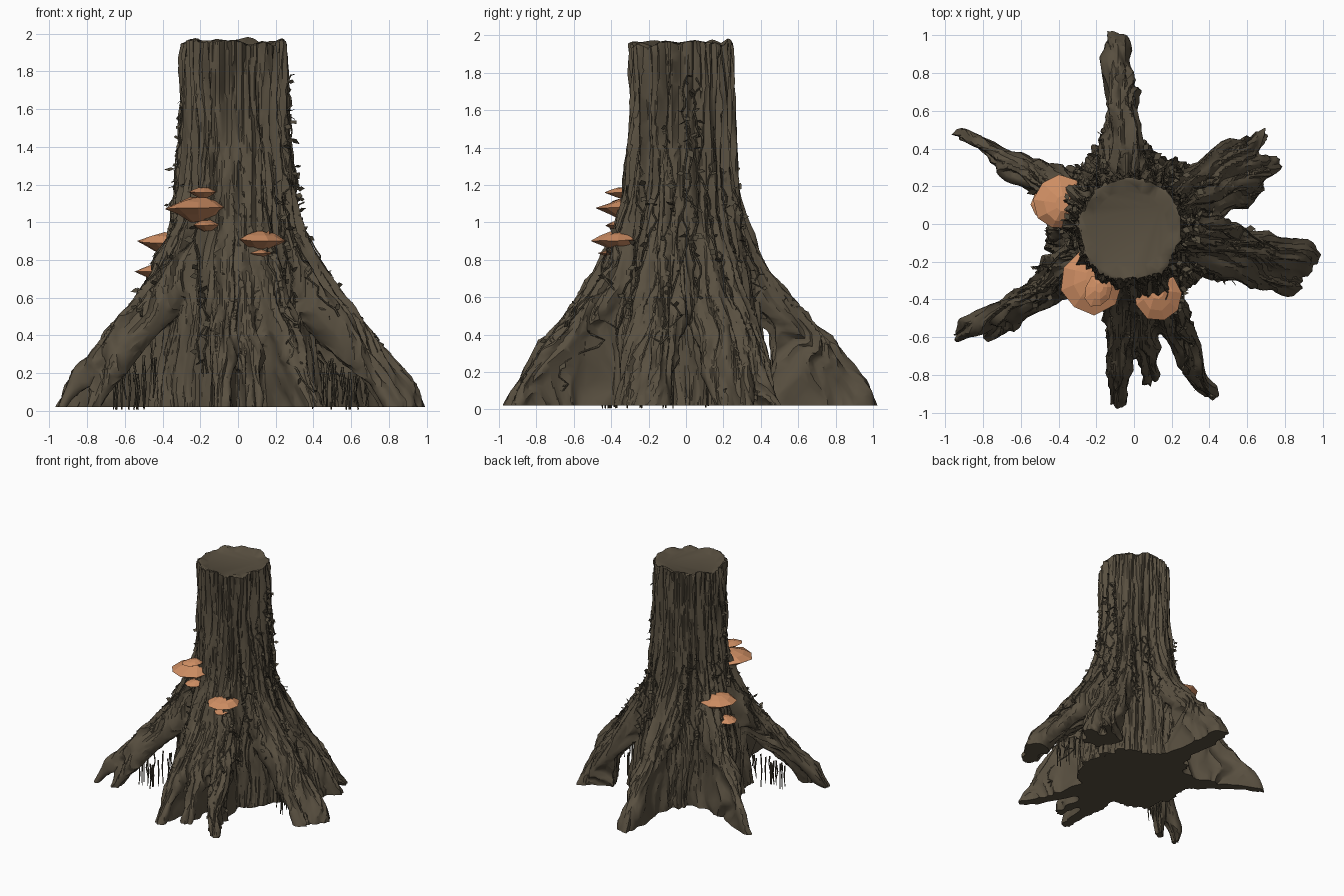
import bpy, bmesh, math, random
from math import cos, sin, pi, atan2, hypot
from mathutils import Vector, noise
from mathutils.bvhtree import BVHTree

random.seed(4)
if "Cube" in bpy.data.objects:
    bpy.data.objects.remove(bpy.data.objects["Cube"])
GROUND = 0.02
AXIS = Vector((-0.022, -0.026, 0))


def material(name, rgb):
    m = bpy.data.materials.new(name)
    m.use_nodes = True
    m.diffuse_color = (*rgb, 1)
    bsdf = m.node_tree.nodes["Principled BSDF"]
    bsdf.inputs["Base Color"].default_value = (*rgb, 1)
    bsdf.inputs["Roughness"].default_value = 0.9
    return m


BARK = material("dark bark", (0.100, 0.080, 0.052))
IVY = material("dry vine", (0.085, 0.070, 0.046))
FUNGUS = material("orange fungus", (0.62, 0.27, 0.125))


def add_object(name, data, mat):
    ob = bpy.data.objects.new(name, data)
    bpy.context.collection.objects.link(ob)
    data.materials.clear()
    data.materials.append(mat)
    return ob


def to_mesh(bm, name):
    me = bpy.data.meshes.new(name)
    bm.to_mesh(me)
    bm.free()
    return me


def loft(bm, loops):
    """Closed solid through rings of points."""
    rings = [[bm.verts.new(c) for c in loop] for loop in loops]
    n = len(rings[0])
    for lo, hi in zip(rings, rings[1:]):
        for i in range(n):
            j = (i + 1) % n
            bm.faces.new((lo[i], lo[j], hi[j], hi[i]))
    bm.faces.new(rings[0][::-1])
    bm.faces.new(rings[-1])


def evaluated(ob):
    bpy.context.view_layer.update()
    dg = bpy.context.evaluated_depsgraph_get()
    return bpy.data.meshes.new_from_object(ob.evaluated_get(dg))


def bake(ob):
    """Apply all modifiers of an object."""
    me = evaluated(ob)
    ob.modifiers.clear()
    ob.data = me


def tubes(name, paths, mat, depth=1.0, smooth=True, sides=3):
    """One curve object; every path is a list of (point, radius)."""
    cu = bpy.data.curves.new(name, 'CURVE')
    cu.dimensions = '3D'
    cu.bevel_depth = depth
    cu.bevel_resolution = sides
    cu.use_fill_caps = True
    cu.resolution_u = 6
    for path in paths:
        sp = cu.splines.new('NURBS' if smooth else 'POLY')
        sp.points.add(len(path) - 1)
        for p, (co, r) in zip(sp.points, path):
            p.co = (*co, 1)
            p.radius = r
        if smooth:
            sp.order_u = 3
            sp.use_endpoint_u = True
    return add_object(name, cu, mat)


# Roots: tip x, tip y, thickness at trunk and at tip, where the wall below it starts
ROOTS = [(-0.10, 1.01, .95, .95, .4), (-0.98, 0.51, 1.0, .5, 0),
         (-1.0, -0.63, 1.0, .55, 1), (-0.82, -0.62, .85, .5, 1),
         (-0.11, -1.0, 1.0, .65, .25), (0.10, -0.87, .9, .6, .25),
         (0.43, -0.96, 1.0, .5, 0), (0.95, -0.19, 1.1, 1.1, 1),
         (0.88, -0.33, 1.0, .8, 1), (0.69, 0.49, .95, .7, .45),
         (0.76, 0.34, .95, .8, .45), (0.70, 0.19, .8, .6, 1)]
# Distance along the root, height, radius
ROOT_PATH = [(0.0, 1.30, .06), (.03, 1.02, .10), (.13, .77, .125), (.32, .56, .125),
             (.56, .37, .11), (.78, .19, .1), (.93, .02, .085), (1.0, -.14, .08)]


def root_path(x, y, k, tip, wall):
    reach, a = hypot(x, y), atan2(y, x)
    out = []
    for t, z, r in ROOT_PATH:
        d = 0.22 + (reach - 0.22) * t
        b = a + 0.10 * noise.noise((x * 5, y * 5, t * 3)) * (1 - t)
        out.append((Vector((d * cos(b), d * sin(b), z)) + AXIS * (1 - t), r * (k + (tip - k) * t)))
    return out


# Trunk: radius and height profile, lofted into a closed solid
PROFILE = [(.48, -.06), (.46, .15), (.43, .4), (.39, .65), (.345, .9), (.308, 1.15),
           (.285, 1.45), (.275, 1.7), (.275, 1.965)]
SIDES = 64
bm = bmesh.new()
rings = []
for r, z in PROFILE:
    ring = []
    for i in range(SIDES):
        a = 2 * pi * i / SIDES
        wob = (1 + 0.06 * noise.noise((cos(a) * 2, sin(a) * 2, z * .4))
               + 0.4 * max(0, .6 - z) * noise.noise((cos(a) * 4, sin(a) * 4, z * .5)))
        ring.append(AXIS + Vector((r * wob * cos(a), r * wob * sin(a), z)))
    rings.append(ring)
loft(bm, rings)

# Earth-filled walls between roots and ground
guides = [root_path(*r) for r in ROOTS]
for root, path in zip(ROOTS, guides):
    wall = []
    side = Vector((-root[1], root[0], 0)).normalized()
    for (t, z, r), (co, radius) in zip(ROOT_PATH, path):
        if root[4] <= t + .1 and .1 < t < .9:
            foot = Vector((co.x, co.y, -.06))
            w = side * radius * .85
            wall.append((foot - w, foot + w, co + w * .9, co - w * .9))
    if len(wall) > 1:
        tip = path[-2][0]
        w = side * path[-2][1] * .6
        foot = Vector((tip.x, tip.y, -.06))
        wall.append((foot - w, foot + w, tip + w, tip - w))
        loft(bm, wall)

# Merge trunk, walls and roots into one skin
roots = tubes("root_guides", guides, BARK)
bm.from_mesh(evaluated(roots))
bpy.data.objects.remove(roots)
bmesh.ops.recalc_face_normals(bm, faces=bm.faces)
stump = add_object("stump", to_mesh(bm, "stump"), BARK)
mod = stump.modifiers.new("merge", 'REMESH')
mod.mode = 'VOXEL'
mod.voxel_size = 0.013
mod = stump.modifiers.new("soften", 'SMOOTH')
mod.iterations = 6
bake(stump)

# Bark ridges running up the trunk and out along the roots
bm = bmesh.new()
bm.from_mesh(stump.data)
bm.normal_update()
moves = []
for v in bm.verts:
    p = v.co - AXIS
    a, r = atan2(p.y, p.x), hypot(p.x, p.y)
    along = p.z - r
    a += 0.08 * noise.noise((p.x * 3, p.y * 3, p.z * 3))
    d = 0.02
    for freq, slide, depth in ((6, 1.1, .075), (13, 2, .04), (24, 2.5, .05 * min(1, max(0, r * 3 - 1)))):
        d -= depth * abs(noise.noise((cos(a) * freq, sin(a) * freq, along * slide + freq)))
    flat_top = p.z > 1.9 and v.normal.z > 0.7
    step = Vector() if flat_top else v.normal * d
    if p.z > 1.88:
        edge = min(1, max(0, (r - 0.2) / 0.06))
        step.z = -0.025 * (1 - edge) + edge * 0.04 * noise.noise((cos(a) * 2.5, sin(a) * 2.5, 3))
    moves.append(step)
for v, step in zip(bm.verts, moves):
    v.co += step
bm.to_mesh(stump.data)
bm.free()
mod = stump.modifiers.new("facets", 'DECIMATE')
mod.ratio = 0.25
bake(stump)

# Flat cut at the ground
bm = bmesh.new()
bm.from_mesh(stump.data)
bmesh.ops.bisect_plane(bm, geom=bm.verts[:] + bm.edges[:] + bm.faces[:],
                       plane_co=(0, 0, GROUND), plane_no=(0, 0, 1), clear_inner=True)
bmesh.ops.holes_fill(bm, edges=[e for e in bm.edges if e.is_boundary], sides=0)
bmesh.ops.triangulate(bm, faces=[f for f in bm.faces if len(f.verts) > 4])
tree = BVHTree.FromBMesh(bm)
bm.to_mesh(stump.data)
bm.free()
bpy.context.view_layer.objects.active = stump
stump.select_set(True)
bpy.ops.object.shade_smooth_by_angle(angle=math.radians(32))

# Climbing vines: angle in degrees, lowest and highest point
VINES = [(-5, .35, 1.6), (8, .6, 1.8), (-25, .5, 1.35), (28, .6, 1.5), (55, .5, 1.3),
         (75, .6, 1.2), (-48, .4, 1.2), (-62, .1, .95), (110, .55, 1.2), (130, .5, 1.3),
         (160, .5, 1.3), (178, .6, 1.65), (200, .5, 1.3), (222, .5, 1.1), (250, .2, 1.0)]
paths, leaves = [], bmesh.new()


def leaf(p, out, size):
    side = Vector((-out.y, out.x, 0))
    d = (out * random.uniform(.1, 1) + side * random.uniform(-1, 1)
         + Vector((0, 0, random.uniform(-.8, .6)))).normalized()
    w = d.cross(Vector([random.uniform(-1, 1) for _ in range(3)])).normalized() * size * .35
    corners = (p, p + d * size * .5 + w, p + d * size, p + d * size * .45 - w)
    leaves.faces.new([leaves.verts.new(c) for c in corners])


for deg, low, high in VINES:
    for strand in range(2):
        a, z, path = math.radians(deg + random.uniform(-4, 4)), low, []
        while z < high:
            out = Vector((cos(a), sin(a), 0))
            p = tree.ray_cast(AXIS + out * 2 + Vector((0, 0, z)), -out)[0]
            if p:
                p = p + out * random.uniform(0, .015)
                if path and (p - path[-1][0]).length > .12:
                    paths.append(path)
                    path = []
                path.append((p, random.uniform(.6, 1.1)))
                for _ in range(random.choice((0, 0, 1, 1))):
                    leaf(p, out, random.uniform(.025, .06))
            z += random.uniform(.025, .05)
            a += random.uniform(-.06, .06)
        paths.append(path)
tubes("vine_stems", [p for p in paths if len(p) > 2], IVY, depth=0.006, smooth=False, sides=0)
add_object("vine_leaves", to_mesh(leaves, "vine_leaves"), IVY)

# Rootlets hanging under the arched roots
hanging = []
for x, y in [r[:2] for r in ROOTS if r[4] == 1]:
    for _ in range(8):
        t = random.uniform(.5, .7)
        top = Vector((x * t + random.uniform(-.04, .04), y * t + random.uniform(-.04, .04),
                      .62 - .65 * t))
        foot = Vector((top.x, top.y, max(0.006, top.z - random.uniform(.1, .3))))
        mid = top.lerp(foot, .5) + Vector((random.uniform(-.02, .02), 0, 0))
        hanging.append([(top, 1), (mid, .9), (foot, .5)])
tubes("hanging_rootlets", hanging, IVY, depth=0.007, smooth=False, sides=0)

# Shelf fungi: centre x, y, rim height, half width, half depth, facing angle
FUNGI = [(-.22, -.30, 1.075, .165, .18, 235), (-.19, -.35, 1.16, .07, .09, 245),
         (-.165, -.35, .985, .075, .08, 260), (-.395, .11, .895, .145, .135, 172),
         (-.46, .10, .74, .085, .085, 178), (.125, -.375, .905, .13, .14, 285),
         (.12, -.39, .835, .06, .08, 285)]
SHELF = ((.28, -.42), (.70, -.20), (1, 0), (.65, .20), (.3, .34))
for n, (x, y, z, w, d, deg) in enumerate(FUNGI):
    bm = bmesh.new()
    sides, a0, loops = 9, math.radians(deg), []
    for scale, h in SHELF:
        loop = []
        for i in range(sides):
            a = 2 * pi * i / sides
            s = scale * (1 + random.uniform(-.07, .07))
            u, v = cos(a) * s * d - 0.2 * d * (1 - scale), sin(a) * s * w
            loop.append((x + u * cos(a0) - v * sin(a0), y + u * sin(a0) + v * cos(a0),
                         z + (h + random.uniform(-.04, .04)) * w))
        loops.append(loop)
    loft(bm, loops)
    add_object(f"shelf_fungus_{n + 1}", to_mesh(bm, "shelf_fungus"), FUNGUS)
